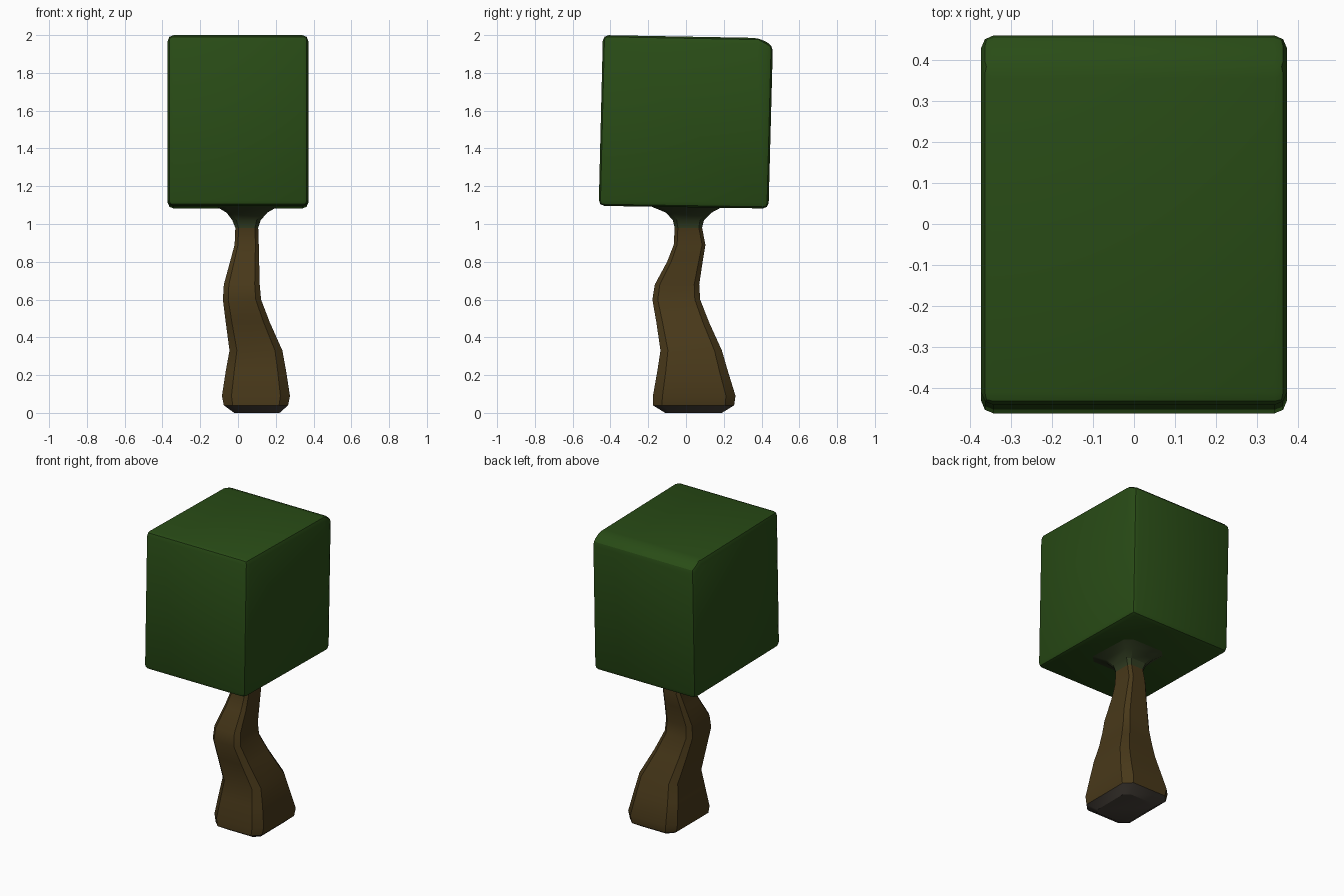
import bpy, bmesh, math

if "Cube" in bpy.data.objects:
    bpy.data.objects.remove(bpy.data.objects["Cube"])


def material(name, rgb):
    m = bpy.data.materials.new(name)
    m.diffuse_color = (*rgb, 1)
    m.use_nodes = True
    m.node_tree.nodes["Principled BSDF"].inputs["Base Color"].default_value = m.diffuse_color
    return m


green = material("leaf green", (0.022, 0.072, 0.008))
brown = material("bark brown", (0.065, 0.04, 0.01))
neck = material("mossy bark", (0.03, 0.045, 0.015))
grey = material("root grey", (0.06, 0.05, 0.04))


def finish(name, bm, mats):
    bmesh.ops.recalc_face_normals(bm, faces=bm.faces)
    me = bpy.data.meshes.new(name)
    bm.to_mesh(me)
    bm.free()
    for m in mats:
        me.materials.append(m)
    ob = bpy.data.objects.new(name, me)
    bpy.context.collection.objects.link(ob)
    bpy.context.view_layer.objects.active = ob
    ob.select_set(True)
    bpy.ops.object.shade_smooth_by_angle(angle=math.radians(30))
    ob.select_set(False)
    return ob


def chamfered_rect(x0, x1, y0, y1, c):
    return [(x0 + c, y0), (x1 - c, y0), (x1, y0 + c), (x1, y1 - c),
            (x1 - c, y1), (x0 + c, y1), (x0, y1 - c), (x0, y0 + c)]


# Trunk: bent square sections with chamfered corners, flaring into the crown
# each section: z, x0, x1, y0, y1
sections = [
    (0.00, -0.02, 0.22, -0.11, 0.19),
    (0.04, -0.075, 0.265, -0.175, 0.255),
    (0.09, -0.085, 0.275, -0.175, 0.262),
    (0.22, -0.065, 0.255, -0.152, 0.222),
    (0.33, -0.045, 0.235, -0.135, 0.19),
    (0.48, -0.065, 0.168, -0.157, 0.122),
    (0.60, -0.08, 0.122, -0.178, 0.075),
    (0.68, -0.075, 0.115, -0.165, 0.07),
    (0.80, -0.042, 0.112, -0.10, 0.088),
    (0.89, -0.018, 0.11, -0.065, 0.103),
    (0.98, -0.014, 0.107, -0.06, 0.085),
    (1.02, -0.03, 0.12, -0.07, 0.095),
    (1.06, -0.06, 0.155, -0.105, 0.135),
    (1.095, -0.12, 0.215, -0.19, 0.20),
]
bm = bmesh.new()
rings = []
for z, x0, x1, y0, y1 in sections:
    c = 0.14 * min(x1 - x0, y1 - y0)
    rings.append([bm.verts.new((x, y, z)) for x, y in chamfered_rect(x0, x1, y0, y1, c)])
bm.faces.new(rings[0][::-1]).material_index = 2
for k, (a, b) in enumerate(zip(rings, rings[1:])):
    for i in range(8):
        j = (i + 1) % 8
        f = bm.faces.new((a[i], a[j], b[j], b[i]))
        f.material_index = 2 if k == 0 else 1 if k >= 10 else 0
finish("trunk", bm, [brown, neck, grey])

# Crown: leaning block profile in side view, extruded across x and bevelled
profile = [(-0.462, 1.096), (0.437, 1.082), (0.46, 1.945), (0.385, 1.985), (-0.44, 2.0)]
bm = bmesh.new()
left, right = ([bm.verts.new((x, y, z)) for y, z in profile] for x in (-0.372, 0.372))
bm.faces.new(left)
bm.faces.new(right)
for i in range(5):
    j = (i + 1) % 5
    bm.faces.new((left[i], left[j], right[j], right[i]))
bmesh.ops.recalc_face_normals(bm, faces=bm.faces)
bmesh.ops.bevel(bm, geom=bm.edges[:], offset=0.03, segments=2, profile=0.5,
                affect='EDGES', clamp_overlap=True)
finish("crown", bm, [green])
